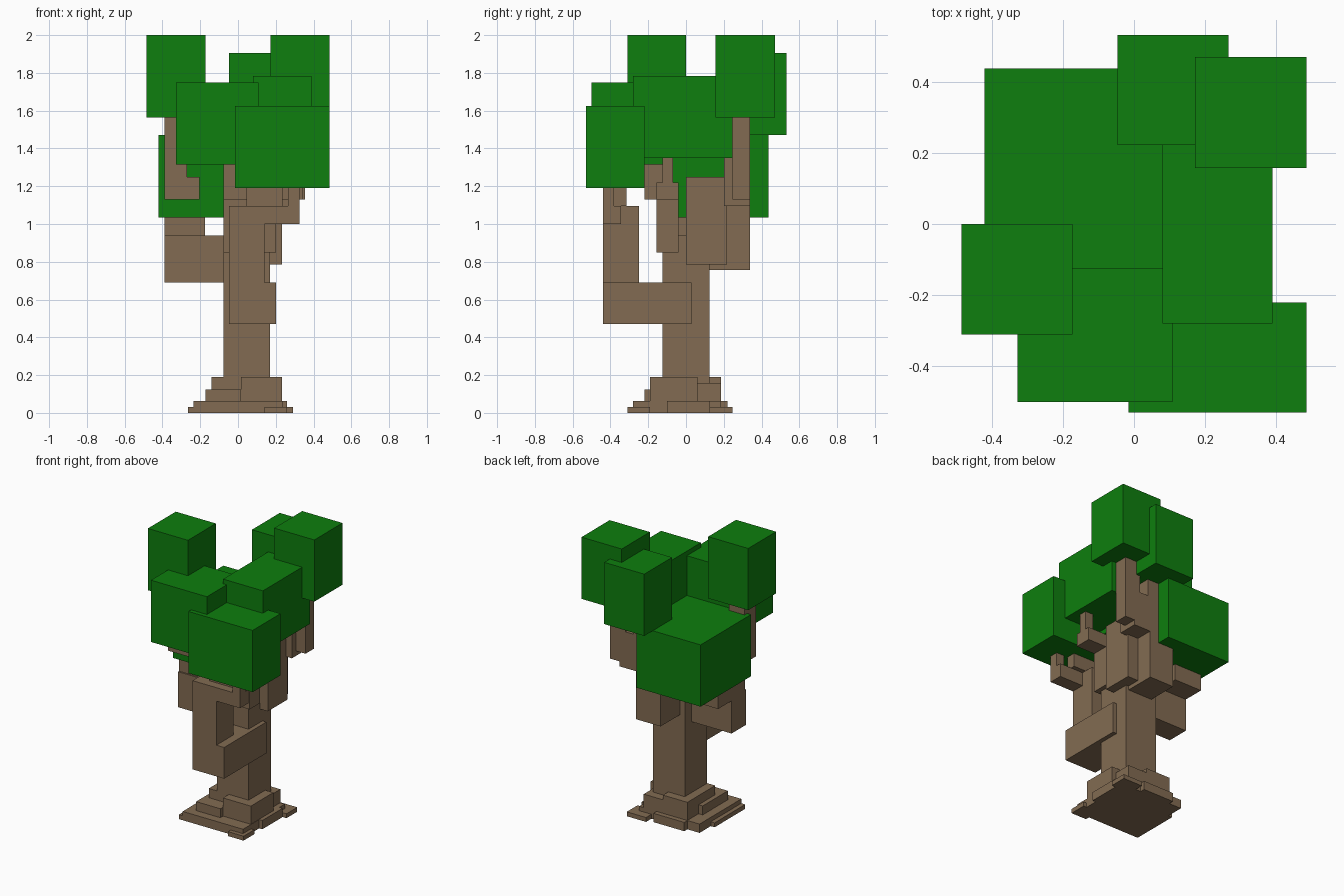
import bpy, bmesh


def material(name, rgb):
    m = bpy.data.materials.new(name)
    m.diffuse_color = (*rgb, 1)
    return m


leaf = material("leaf green", (0.0044, 0.21, 0.0044))
bark = material("bark brown", (0.225, 0.148, 0.085))


def box(name, mat, x, y, z):
    """Axis-aligned block from (min, max) ranges."""
    bm = bmesh.new()
    bmesh.ops.create_cube(bm, size=1)
    for v in bm.verts:
        for i, (lo, hi) in enumerate((x, y, z)):
            v.co[i] = hi if v.co[i] > 0 else lo
    me = bpy.data.meshes.new(name)
    bm.to_mesh(me)
    bm.free()
    me.materials.append(mat)
    bpy.context.collection.objects.link(bpy.data.objects.new(name, me))


# Foliage blocks
box("foliage_left_top", leaf, (-.485, -.173), (-.31, 0), (1.565, 2))
box("foliage_right_top", leaf, (.172, .485), (.157, .47), (1.565, 2))
box("foliage_back", leaf, (-.047, .265), (.222, .532), (1.47, 1.905))
box("foliage_right", leaf, (.08, .39), (-.28, .245), (1.35, 1.783))
box("foliage_front", leaf, (-.328, .108), (-.5, -.125), (1.315, 1.75))
box("foliage_front_low", leaf, (-.015, .485), (-.53, -.22), (1.19, 1.625))
box("foliage_left_low", leaf, (-.42, .08), (-.125, .437), (1.035, 1.47))

# Trunk
box("trunk", bark, (-.078, .17), (-.125, .125), (0, .94))

# Front branch: bracket, upright and twigs
box("front_branch", bark, (-.047, .2), (-.44, .03), (.47, .69))
box("front_upright", bark, (-.047, .14), (-.44, -.25), (.69, 1.095))
box("front_arm", bark, (.14, .325), (-.44, -.345), (1.0, 1.095))
box("front_twig", bark, (.265, .325), (-.44, -.38), (1.095, 1.19))
box("front_inner_twig", bark, (.045, .235), (-.38, -.315), (1.095, 1.19))

# Left branch carrying the left foliage
box("left_branch", bark, (-.39, -.07), (-.11, .05), (.69, .94))
box("left_upright", bark, (-.39, -.175), (-.1, .2), (.92, 1.13))
box("left_arm", bark, (-.39, -.205), (-.22, -.095), (1.13, 1.25))
box("left_twig", bark, (-.39, -.27), (-.22, -.095), (1.25, 1.565))

# Back branch
box("back_branch", bark, (-.04, .15), (.1, .34), (.757, 1.13))
box("back_arm", bark, (.08, .28), (.2, .34), (1.095, 1.35))
box("back_right_twig", bark, (.235, .355), (.245, .34), (1.13, 1.565))
box("back_twig", bark, (.05, .17), (.25, .34), (1.3, 1.5))

# Right branch and centre fork
box("right_branch", bark, (.05, .233), (0, .218), (.785, 1.25))
box("centre_fork", bark, (-.078, .2), (-.157, -.04), (.85, 1.22))
box("centre_twig", bark, (-.078, .05), (-.22, -.12), (1.13, 1.32))
box("right_arm", bark, (.2, .345), (-.157, -.04), (1.13, 1.22))
box("right_twig", bark, (.285, .345), (-.125, -.07), (1.22, 1.36))

# Stepped roots
roots = [
    ((.017, .233), (-.19, .06), .19),
    ((-.14, .05), (-.125, .185), .19),
    ((.017, .2), (.05, .185), .157),
    ((-.172, .017), (-.22, .06), .125),
    ((-.235, .235), (-.28, .185), .062),
    ((.1, .26), (-.1, .125), .062),
    ((-.14, .1), (.1, .22), .062),
    ((-.265, -.14), (-.28, .06), .031),
    ((.14, .26), (-.31, -.19), .031),
    ((.14, .29), (.125, .245), .031),
]
for x, y, top in roots:
    box("root", bark, x, y, (0, top))
